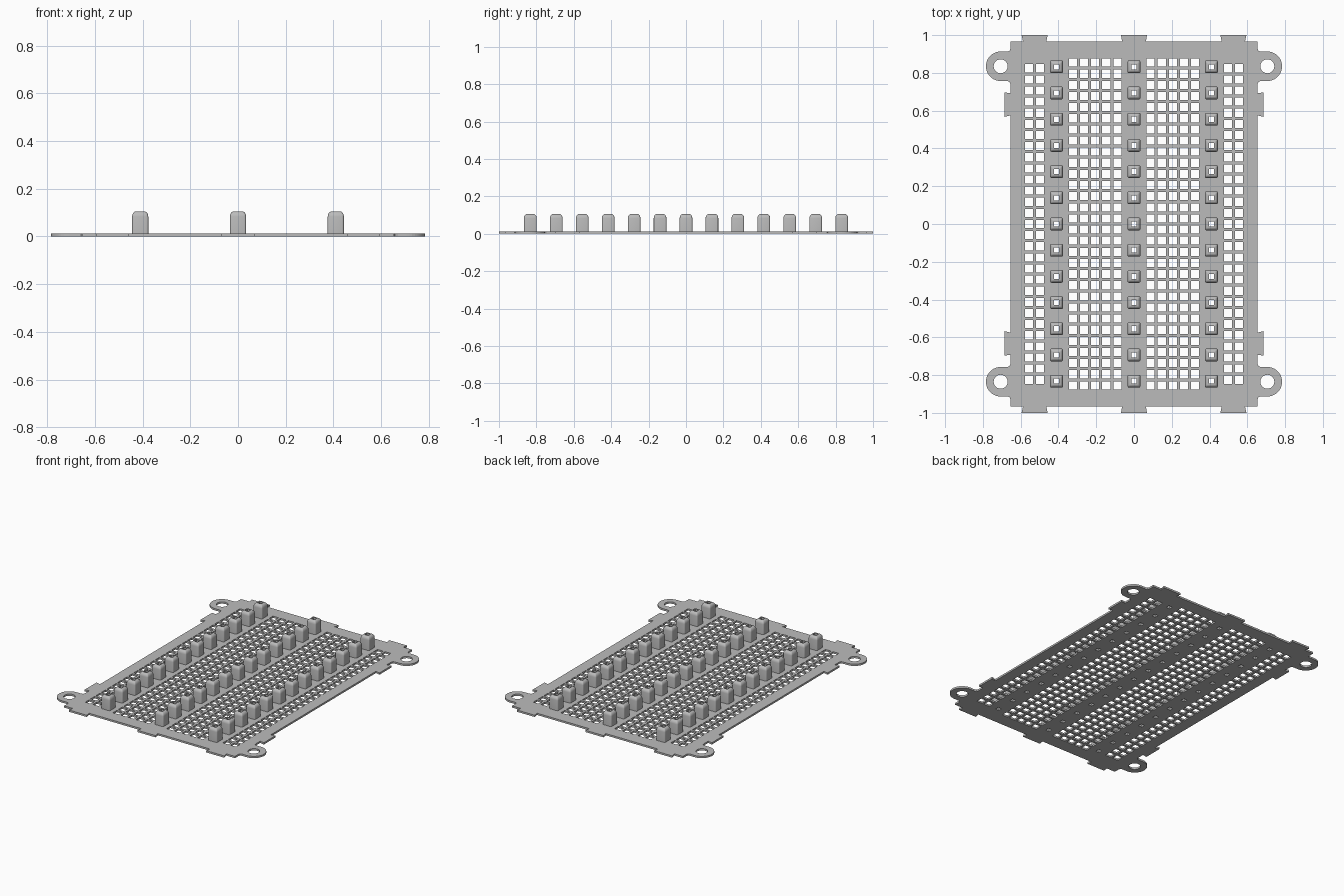
import bpy, bmesh, math

if "Cube" in bpy.data.objects:
    bpy.data.objects.remove(bpy.data.objects["Cube"])

THICK = 0.0125      # plate thickness
PITCH = 0.0589      # hole spacing
HOLE = 0.0215       # half width of a grid hole
PEG_HOLE = 0.0135   # half width of a peg bore
EAR = (0.706, 0.835)

grey = bpy.data.materials.new("light_grey")
grey.diffuse_color = (0.5, 0.5, 0.5, 1)
grey.use_nodes = True
grey.node_tree.nodes["Principled BSDF"].inputs["Base Color"].default_value = grey.diffuse_color


def arc(cx, cy, r, a0, a1, n):
    return [(cx + r * math.cos(math.radians(a0 + (a1 - a0) * i / n)),
             cy + r * math.sin(math.radians(a0 + (a1 - a0) * i / n))) for i in range(n + 1)]


def square(cx, cy, h):
    return [(cx - h, cy - h), (cx + h, cy - h), (cx + h, cy + h), (cx - h, cy + h)]


# Plate outline: one quarter with side tab, ear and end tabs, mirrored twice
ex, ey = EAR
quarter = [(0.654, 0.575), (0.686, 0.567), (0.686, 0.697), (0.654, 0.692)]
quarter += [(0.654, 0.742), (0.659, 0.753), (0.670, 0.757)]
quarter += arc(ex, ey, 0.078, -90, 90, 20)
quarter += [(0.670, 0.913), (0.659, 0.917), (0.654, 0.928)]
quarter += [(0.654, 0.967), (0.588, 0.967), (0.595, 1.0), (0.457, 1.0),
            (0.464, 0.967), (0.063, 0.967), (0.069, 1.0)]
half = quarter + [(-x, y) for x, y in reversed(quarter)]
loops = [half + [(-x, -y) for x, y in half]]

# Grid holes, ear holes and peg bores
pegs_y = [(i - 6) * 0.1387 for i in range(13)]
for s in (-1, 1):
    for c in range(5):
        loops += [square(s * (0.088 + c * PITCH), (r - 14.5) * PITCH, HOLE) for r in range(30)]
    for c in range(2):
        loops += [square(s * (0.497 + c * PITCH), (r - 14) * PITCH, HOLE) for r in range(29)]
    for t in (-1, 1):
        loops.append(arc(s * ex, t * ey, 0.037, 0, 345, 23))
for x in (-0.41, 0, 0.41):
    loops += [square(x, y, PEG_HOLE) for y in pegs_y]

# Perforated plate: filled flat curve with thickness, turned into a mesh
curve = bpy.data.curves.new("plate_profile", 'CURVE')
curve.dimensions = '2D'
curve.fill_mode = 'BOTH'
curve.extrude = THICK / 2
for pts in loops:
    sp = curve.splines.new('POLY')
    sp.points.add(len(pts) - 1)
    for p, (x, y) in zip(sp.points, pts):
        p.co = (x, y, 0, 1)
    sp.use_cyclic_u = True
plate = bpy.data.objects.new("perforated_plate", curve)
bpy.context.collection.objects.link(plate)
plate.location.z = THICK / 2
bpy.context.view_layer.objects.active = plate
plate.select_set(True)
bpy.ops.object.convert(target='MESH')
plate = bpy.context.object
plate.data.materials.clear()
plate.data.materials.append(grey)
for f in plate.data.polygons:
    f.use_smooth = False


# Hollow peg: rounded square rings stacked up the outside and down the bore
def ring(bm, h, r, cy, z):
    k = h - r
    pts = []
    for q, (sx, sy) in enumerate(((1, 1), (-1, 1), (-1, -1), (1, -1))):
        pts += arc(sx * k, sy * k, r, q * 90, q * 90 + 90, 3)
    return [bm.verts.new((x, y + cy, z)) for x, y in pts]


PEG = [(0.034, 0.008, THICK), (0.034, 0.008, 0.083), (0.0325, 0.008, 0.092),
       (0.028, 0.007, 0.100), (0.021, 0.005, 0.105), (PEG_HOLE, 0.001, 0.105),
       (PEG_HOLE, 0.001, THICK)]
bm = bmesh.new()
for cy in pegs_y:
    rings = [ring(bm, h, r, cy, z) for h, r, z in PEG]
    for a, b in zip(rings, rings[1:]):
        n = len(a)
        for i in range(n):
            j = (i + 1) % n
            bm.faces.new((a[i], a[j], b[j], b[i]))
mesh = bpy.data.meshes.new("peg_row")
bm.to_mesh(mesh)
bm.free()
mesh.materials.append(grey)

# Three rows of pegs
bpy.ops.object.select_all(action='DESELECT')
for name, x in (("peg_row_left", -0.41), ("peg_row_middle", 0), ("peg_row_right", 0.41)):
    row = bpy.data.objects.new(name, mesh.copy())
    row.location.x = x
    bpy.context.collection.objects.link(row)
    row.select_set(True)
    bpy.context.view_layer.objects.active = row
bpy.ops.object.shade_smooth_by_angle(angle=math.radians(35))
